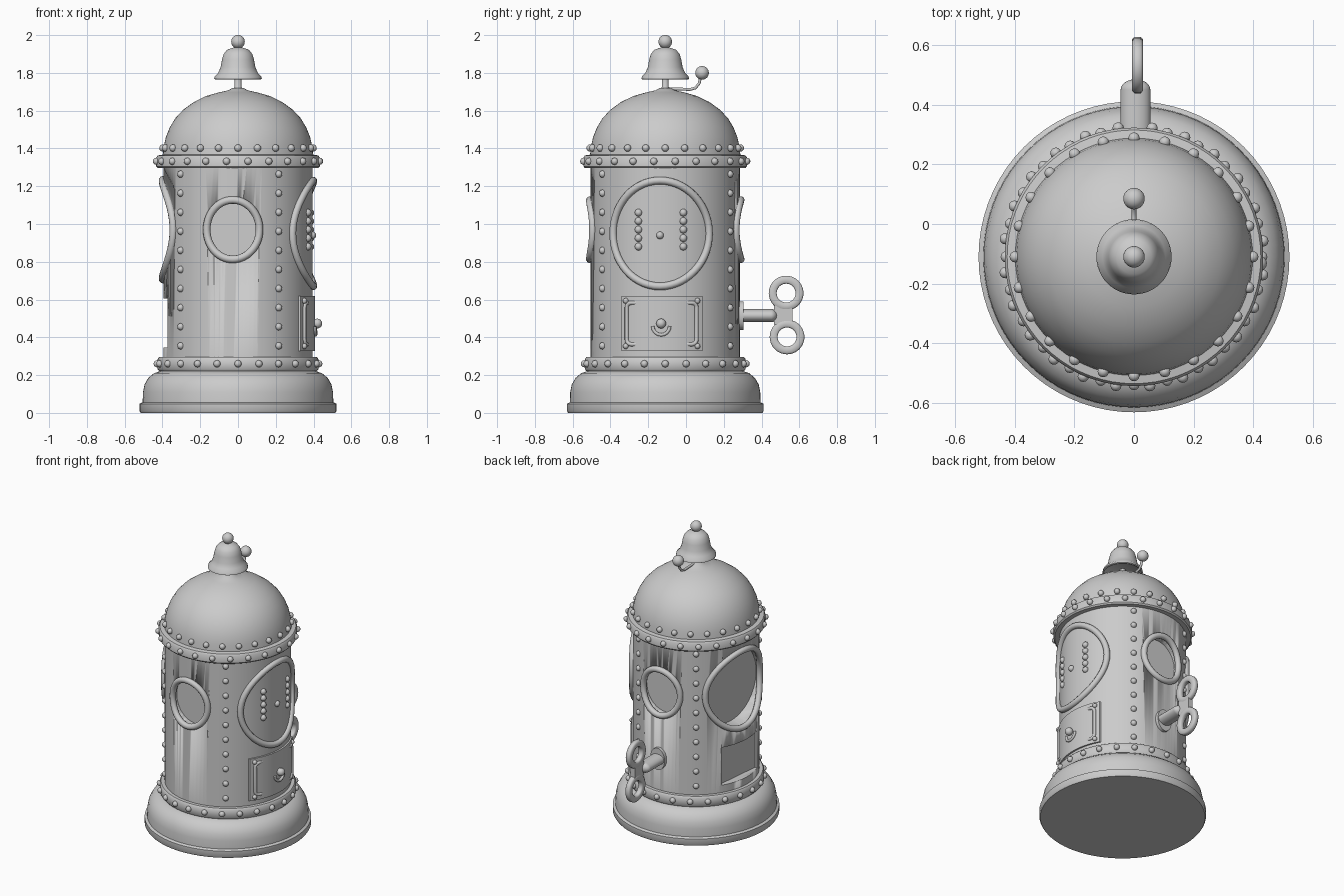
import bpy, bmesh, math
from mathutils import Vector, Matrix

if "Cube" in bpy.data.objects:
    bpy.data.objects.remove(bpy.data.objects["Cube"])

AX = -0.11      # y of the main axis
R = 0.395       # drum radius

grey = bpy.data.materials.new("plain grey")
grey.diffuse_color = (0.6, 0.6, 0.6, 1)
grey.use_nodes = True
grey.node_tree.nodes["Principled BSDF"].inputs["Base Color"].default_value = grey.diffuse_color


def on_wall(az, z, r=R):
    """Point on the drum; az in degrees from the front, towards the right."""
    a = math.radians(az)
    return Vector((r * math.sin(a), AX - r * math.cos(a), z))


def frame(az, z):
    """Matrix at the drum axis: local x = sideways, y = outward, z = up."""
    a = math.radians(az)
    out = Vector((math.sin(a), -math.cos(a), 0))
    side = out.cross(Vector((0, 0, 1)))
    m = Matrix((side, out, Vector((0, 0, 1)))).transposed().to_4x4()
    m.translation = Vector((0, AX, z))
    return m


def finish(name, bm, angle=40):
    bmesh.ops.recalc_face_normals(bm, faces=bm.faces)
    me = bpy.data.meshes.new(name)
    bm.to_mesh(me)
    bm.free()
    ob = bpy.data.objects.new(name, me)
    bpy.context.collection.objects.link(ob)
    me.materials.append(grey)
    bpy.ops.object.select_all(action='DESELECT')
    ob.select_set(True)
    bpy.context.view_layer.objects.active = ob
    bpy.ops.object.shade_smooth_by_angle(angle=math.radians(angle))
    return ob


def lathe(name, profile, seg=72):
    bm = bmesh.new()
    vs = [bm.verts.new((r, 0, z)) for r, z in profile]
    es = [bm.edges.new(p) for p in zip(vs, vs[1:])]
    bmesh.ops.spin(bm, geom=vs + es, cent=(0, 0, 0), axis=(0, 0, 1), angle=2 * math.pi,
                   steps=seg, use_duplicate=False)
    bmesh.ops.remove_doubles(bm, verts=bm.verts, dist=1e-4)
    bmesh.ops.translate(bm, verts=bm.verts, vec=(0, AX, 0))
    return finish(name, bm)


def balls(name, points, r, seg=12):
    bm = bmesh.new()
    for p in points:
        bmesh.ops.create_uvsphere(bm, u_segments=seg, v_segments=seg // 2 + 2, radius=r,
                                  matrix=Matrix.Translation(p))
    return finish(name, bm, 80)


def tube(name, points, r, closed=False):
    cu = bpy.data.curves.new(name, 'CURVE')
    cu.dimensions = '3D'
    cu.bevel_depth, cu.bevel_resolution, cu.use_fill_caps = r, 3, True
    sp = cu.splines.new('POLY')
    sp.points.add(len(points) - 1)
    for q, p in zip(sp.points, points):
        q.co = (*p, 1)
    sp.use_cyclic_u = closed
    sp.use_smooth = True
    ob = bpy.data.objects.new(name, cu)
    bpy.context.collection.objects.link(ob)
    cu.materials.append(grey)


def window_ring(name, az, z, rx, rz, r=0.02):
    m, pts = frame(az, z), []
    for i in range(56):
        t = 2 * math.pi * i / 56
        u = rx * math.cos(t)
        pts.append(m @ Vector((u, math.sqrt(R * R - u * u) + 0.005, rz * math.sin(t))))
    tube(name, pts, r, True)


def cut(target, shape, az, z, rx, rz, floor):
    """Sink a flat-floored recess into the wall."""
    bm = bmesh.new()
    if shape == 'round':
        bmesh.ops.create_cone(bm, cap_ends=True, segments=48, radius1=1, radius2=1, depth=1)
        bmesh.ops.rotate(bm, verts=bm.verts, matrix=Matrix.Rotation(math.pi / 2, 3, 'X'))
    else:
        bmesh.ops.create_cube(bm, size=1)
        bmesh.ops.scale(bm, verts=bm.verts, vec=(2, 1, 2))
    bmesh.ops.scale(bm, verts=bm.verts, vec=(rx, 0.4, rz))
    bmesh.ops.translate(bm, verts=bm.verts, vec=(0, floor + 0.2, 0))
    bmesh.ops.transform(bm, verts=bm.verts, matrix=frame(az, z))
    ob = finish("recess_cutter", bm)
    ob.hide_render = True
    ob.hide_viewport = True
    mod = target.modifiers.new("recess", 'BOOLEAN')
    mod.operation, mod.object, mod.solver = 'DIFFERENCE', ob, 'EXACT'


# Base, drum and riveted bands
lathe("base", [(0, 0), (0.515, 0), (0.521, 0.01), (0.521, 0.048), (0.505, 0.056), (0.503, 0.11),
               (0.495, 0.15), (0.475, 0.185), (0.445, 0.21), (0.41, 0.222), (0, 0.222)])
drum = lathe("drum", [(0, 0.21), (R, 0.21), (R, 1.35), (0, 1.35)], 96)
lathe("lower_band", [(0.38, 0.222), (0.418, 0.222), (0.426, 0.232), (0.426, 0.285),
                     (0.418, 0.295), (0.38, 0.295), (0.38, 0.222)])
lathe("upper_band", [(0.38, 1.296), (0.425, 1.296), (0.433, 1.305), (0.433, 1.352),
                     (0.425, 1.363), (0.38, 1.37), (0.38, 1.296)])

# Dome with a small crown
lathe("dome", [(0.37, 1.34), (0.398, 1.365), (0.393, 1.41), (0.382, 1.46), (0.362, 1.51),
               (0.332, 1.56), (0.29, 1.605), (0.235, 1.645), (0.17, 1.677), (0.10, 1.697),
               (0.05, 1.708), (0.03, 1.72), (0, 1.722)])

# Rivets around the bands and down the seams
N = 24
ring = [360 * i / N for i in range(N)]
balls("lower_band_rivets", [on_wall(a, 0.26, 0.428) for a in ring], 0.019)
balls("upper_band_rivets", [on_wall(a + 7, 1.332, 0.435) for a in ring], 0.019)
balls("dome_rivets", [on_wall(a, 1.402, 0.398) for a in ring], 0.019)
balls("seam_rivets", [on_wall(a, 0.355 + 0.101 * i) for a in (33, 150, 215, 310)
                      for i in range(10)], 0.019)

# Windows: recessed front, back and left, closed on the right
for name, az, z, rx, rz, floor in (("front_window", -4, 0.97, 0.14, 0.157, 0.335),
                                   ("back_window", 180, 0.97, 0.14, 0.157, 0.335),
                                   ("left_window", 262, 0.97, 0.25, 0.265, 0.28)):
    window_ring(name + "_ring", az, z, rx, rz)
    cut(drum, 'round', az, z, rx, rz, floor)
cut(drum, 'box', 264, 0.475, 0.17, 0.13, 0.34)
window_ring("right_window_ring", 86, 0.95, 0.255, 0.28)
balls("window_studs", [on_wall(86, 0.94)] + [on_wall(a, 0.88 + 0.045 * i)
                                             for a in (69, 104) for i in range(5)], 0.02)

# Right side plate, curved to the wall, with a raised rim, corner rivets and knob
def wall_panel(name, half, zh, depth):
    bm = bmesh.new()
    m, n = frame(87, 0.473), 12
    cols = []
    for i in range(n + 1):
        u = -half + 2 * half * i / n
        d = math.sqrt(R * R - u * u)
        cols.append([bm.verts.new(m @ Vector((u, d + o, s)))
                     for o, s in ((-0.02, -zh), (depth, -zh), (depth, zh), (-0.02, zh))])
    for a, b in zip(cols, cols[1:]):
        for k in range(4):
            bm.faces.new((a[k], a[(k + 1) % 4], b[(k + 1) % 4], b[k]))
    bm.faces.new(cols[0])
    bm.faces.new(cols[-1])
    return finish(name, bm)


def wall_points(pairs, off):
    m = frame(87, 0.473)
    return [m @ Vector((u, math.sqrt(R * R - u * u) + off, s)) for u, s in pairs]


wall_panel("side_plate", 0.215, 0.145, 0.012)
rim = []
for cx, cz, a0 in ((0.16, 0.085, 0), (-0.16, 0.085, 90), (-0.16, -0.085, 180), (0.16, -0.085, 270)):
    for k in range(5):
        t = math.radians(a0 + 22.5 * k)
        rim.append((cx + 0.025 * math.cos(t), cz + 0.025 * math.sin(t)))
tube("side_plate_rim", wall_points(rim, 0.012), 0.011, True)
balls("side_plate_rivets", wall_points([(x, z) for x in (-0.19, 0.19) for z in (-0.12, 0.12)],
                                       0.015), 0.015)
balls("side_plate_knob", wall_points([(0, 0)], 0.025), 0.026, 16)
tube("side_plate_handle", wall_points([(0.045 * math.cos(t), -0.015 + 0.045 * math.sin(t)) for t in
                                       [math.pi * (1 + k / 8) for k in range(9)]], 0.016), 0.009)

# Bell, its finial and the striker
lathe("bell_post", [(0, 1.70), (0.035, 1.70), (0.018, 1.725), (0.018, 1.80), (0, 1.80)], 24)
lathe("bell", [(0, 1.785), (0.10, 1.78), (0.118, 1.764), (0.126, 1.768), (0.123, 1.782),
               (0.105, 1.80), (0.092, 1.83), (0.085, 1.87), (0.076, 1.90), (0.058, 1.922),
               (0.03, 1.932), (0.015, 1.936), (0.015, 1.95), (0, 1.95)], 48)
balls("bell_finial", [Vector((0, AX, 1.965))], 0.036, 24)
tube("striker_arm", [(0, AX, 1.717), (0, -0.04, 1.715), (0, 0.02, 1.712), (0, 0.05, 1.72),
                     (0, 0.07, 1.745), (0, 0.08, 1.79)], 0.008)
balls("striker_ball", [Vector((0, 0.085, 1.80))], 0.036, 24)

# Winding key: collar, shaft and a two-loop bow
def rod(name, y0, y1, rx, rz, z=0.515):
    bm = bmesh.new()
    bmesh.ops.create_cone(bm, cap_ends=True, segments=32, radius1=1, radius2=1, depth=y1 - y0)
    bmesh.ops.rotate(bm, verts=bm.verts, matrix=Matrix.Rotation(math.pi / 2, 3, 'X'))
    bmesh.ops.scale(bm, verts=bm.verts, vec=(rx, 1, rz))
    bmesh.ops.translate(bm, verts=bm.verts, vec=(0.005, (y0 + y1) / 2, z))
    return bm


finish("key_collar", rod("key_collar", 0.24, 0.305, 0.055, 0.075))
bm = rod("key_shaft", 0.25, 0.45, 0.05, 0.035)
bmesh.ops.create_uvsphere(bm, u_segments=24, v_segments=12, radius=1, matrix=Matrix.Translation(
    (0.005, 0.45, 0.515)) @ Matrix.Diagonal((0.05, 0.035, 0.035, 1)))
finish("key_shaft", bm)


def loop(name, cy, cz, ro=0.092, ri=0.05, h=0.018):
    bm = bmesh.new()
    sec = [(ri, -h * 0.7), (ri + 0.008, -h), (ro - 0.008, -h), (ro, -h * 0.6),
           (ro, h * 0.6), (ro - 0.008, h), (ri + 0.008, h), (ri, h * 0.7)]
    rows = [[bm.verts.new((0.012 + x, cy + r * math.cos(t), cz + r * math.sin(t))) for r, x in sec]
            for t in [2 * math.pi * i / 40 for i in range(40)]]
    for i in range(40):
        a, b = rows[i], rows[(i + 1) % 40]
        for k in range(8):
            bm.faces.new((a[k], a[(k + 1) % 8], b[(k + 1) % 8], b[k]))
    finish(name, bm, 60)


loop("key_upper_loop", 0.53, 0.634)
loop("key_lower_loop", 0.535, 0.402)
bm = bmesh.new()
bmesh.ops.create_cube(bm, size=1, matrix=Matrix.Translation((0.012, 0.515, 0.518))
                      @ Matrix.Diagonal((0.034, 0.10, 0.10, 1)))
finish("key_bridge", bm)
